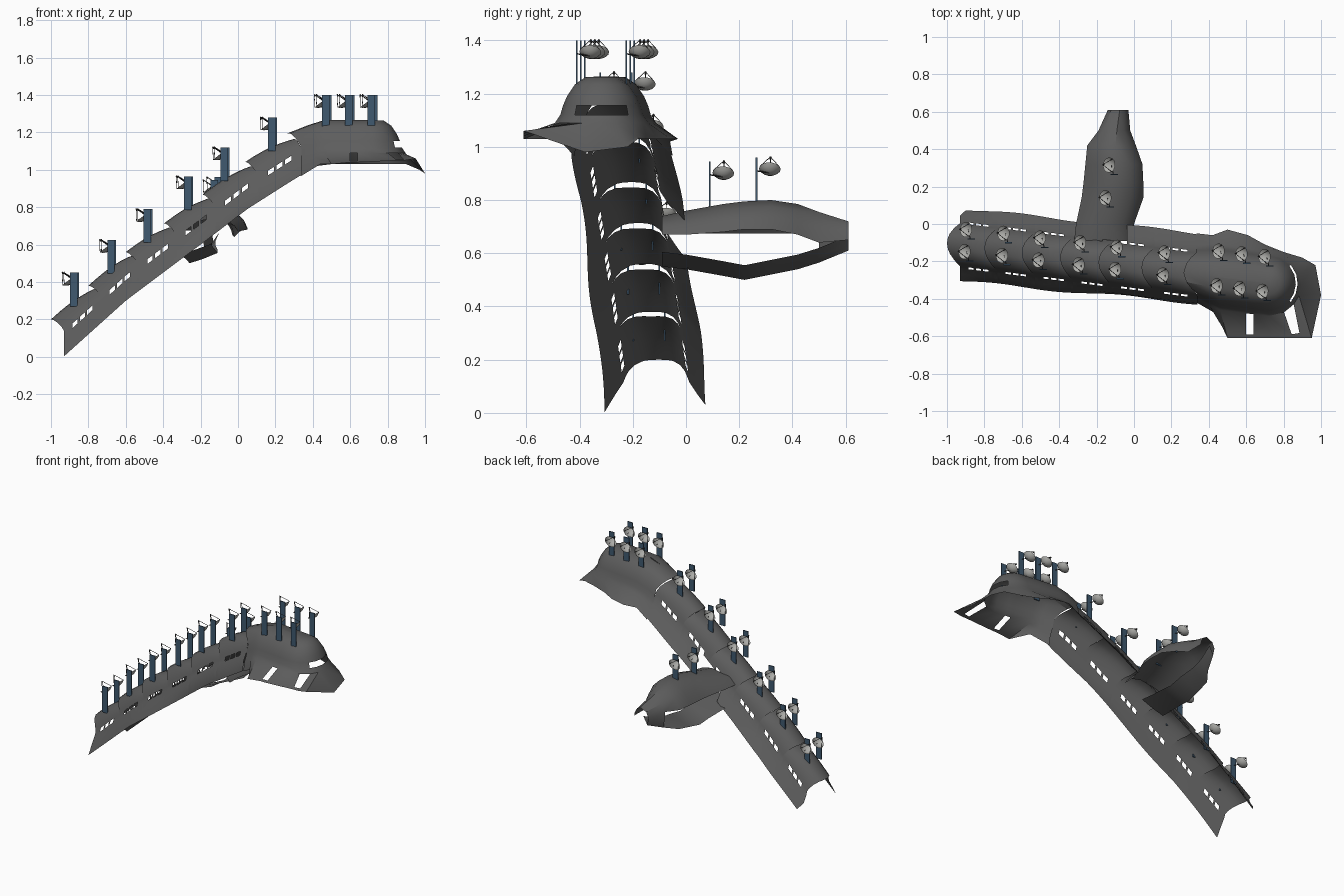
import bpy, bmesh, math
from mathutils import Vector, Matrix

if "Cube" in bpy.data.objects:
    bpy.data.objects.remove(bpy.data.objects["Cube"])


def material(name, col):
    m = bpy.data.materials.new(name)
    m.diffuse_color = (*col, 1)
    m.use_nodes = True
    m.node_tree.nodes["Principled BSDF"].inputs["Base Color"].default_value = m.diffuse_color
    return m


SHELL = material("dark_shell", (0.11, 0.11, 0.11))
BLUE = material("mast_blue", (0.05, 0.10, 0.16))
PALE = material("dish_grey", (0.42, 0.42, 0.40))
DARK = material("strut_dark", (0.05, 0.05, 0.05))


def finish(name, bm, mat, smooth=True):
    bmesh.ops.remove_doubles(bm, verts=bm.verts, dist=0.0004)
    bmesh.ops.recalc_face_normals(bm, faces=bm.faces)
    me = bpy.data.meshes.new(name)
    bm.to_mesh(me)
    bm.free()
    me.materials.append(mat)
    ob = bpy.data.objects.new(name, me)
    bpy.context.collection.objects.link(ob)
    if smooth:
        bpy.ops.object.select_all(action='DESELECT')
        ob.select_set(True)
        bpy.context.view_layer.objects.active = ob
        bpy.ops.object.shade_smooth_by_angle(angle=math.radians(35))
    return ob


def add_grid(bm, rows, skip=lambda i, j: False):
    vs = [[bm.verts.new(p) for p in r] for r in rows]
    for i in range(len(vs) - 1):
        for j in range(len(vs[0]) - 1):
            if not skip(i, j):
                bm.faces.new((vs[i][j], vs[i][j + 1], vs[i + 1][j + 1], vs[i + 1][j]))


def interp(table, x):
    for (a, za), (b, zb) in zip(table, table[1:]):
        if x <= b:
            break
    return za + (zb - za) * (x - a) / (b - a)


# Roof ridge height and centreline along x
RIDGE = [(-1, .17), (-.8, .35), (-.6, .53), (-.4, .68), (-.2, .83), (.05, 1.02), (.27, 1.16), (.4, 1.24)]


def centre(x):
    return -.13 - .125 * (x + .78)


# Stepped vault: six overlapping bays, each with raised lip and side windows
HALF = [(0, 0), (.03, -.003), (.055, -.012), (.085, -.038), (.105, -.07), (.115, -.095), (.125, -.12), (.155, -.165)]
STEPS = [-1, -.8, -.6, -.395, -.19, .04, .27]
TS = [0, .1, .22, .36, .42, .56, .62, .76, .88, 1]


def bay_point(x0, x1, t, side, k):
    skirt = k == len(HALF)
    d, dz = HALF[-1] if skirt else HALF[k]
    q = min(1, (d / .115) ** 2)
    w = 1 - q
    x = x0 + t * (x1 - x0 + .03 * w) + .07 * q
    if skirt:
        f = (x + .93) / 1.25
        d = .195 + f * (.025 if side > 0 else -.04) + .008 * math.sin(9 * x + side)
        dz = -.23
        x += .03 * max(0, 1 - 3 * f) * (side > 0)
    lift = w * (.03 * (1 - t) - .014 * t + .014 * math.sin(math.pi * t))
    return (x, centre(x) + side * d, interp(RIDGE, x) + dz + lift)


N = len(HALF)
for n, (x0, x1) in enumerate(zip(STEPS, STEPS[1:])):
    bm = bmesh.new()
    for side in (-1, 1):
        rows = [[bay_point(x0, x1, t, side, k) for k in range(N + 1)] for t in TS]

        def skip(i, j):
            if j == 5 and i in (2, 4, 6):          # windows
                return True
            return side > 0 and j >= 6 and -.25 < rows[i][7][0] < -.05   # opening to side wing
        add_grid(bm, rows, skip)
    finish(f"vault_bay_{n + 1}", bm, SHELL)

# Rounded head with end slit and flared canopy: anchor x, angle, outer edge point
STATIONS = [
    (.265, -90, .335, -.42, .965), (.38, -90, .44, -.48, 1.03), (.46, -90, .50, -.61, 1.03),
    (.60, -90, .60, -.61, 1.04), (.64, -90, .64, -.61, 1.04), (.72, -90, .75, -.61, 1.045),
    (.72, -62, .85, -.61, 1.05), (.72, -40, .89, -.61, 1.05), (.72, -22, .95, -.61, 1.06),
    (.72, -2, 1.0, -.38, .98), (.72, 18, .97, -.22, 1.0), (.72, 40, .90, -.18, 1.03),
    (.72, 65, .80, -.15, 1.03), (.72, 90, .70, -.11, 1.03), (.60, 90, .61, -.06, 1.03),
    (.48, 90, .50, -.03, 1.03), (.38, 90, .42, -.06, 1.02), (.265, 90, .335, -.05, .965)]
DOME = [(0, 1.265), (.06, 1.262), (.10, 1.235), (.13, 1.19), (.145, 1.155), (.155, 1.12), (.175, 1.09)]
rows = []
for ax, ang, ox, oy, oz in STATIONS:
    a = math.radians(ang)
    start = max(0, min(1, (.44 - ax) / .17))
    row = []
    for r, z in DOME:
        q = min(1, (r / .13) ** 2)
        rr = r * (1 - .16 * start)
        x = ax + rr * math.cos(a) + .07 * q * start
        row.append(Vector((x, centre(ax) + rr * math.sin(a), z - (.07 - .01 * q) * start)))
    edge = Vector((ox, oy, oz))
    row += [row[-1].lerp(edge, .85), edge]
    rows.append(row)
bm = bmesh.new()
add_grid(bm, rows, lambda i, j: (j == 4 and 7 <= i <= 10) or (j == 6 and i in (3, 6)))
finish("head_dome_canopy", bm, SHELL)

# Side wing, vault over a sloping shelf: y, left x, right x, crown z, right edge z, shelf low z, shelf right x
WING = [(-.09, -.32, .0, .74, .67, .55, -.14), (.0, -.31, .0, .76, .67, .54, -.14),
        (.14, -.28, .05, .785, .68, .515, -.12), (.22, -.27, .05, .795, .69, .50, -.11),
        (.32, -.26, .045, .80, .69, .52, -.11), (.42, -.25, .01, .785, .67, .54, -.12),
        (.50, -.19, -.02, .755, .64, .565, -.12), (.61, -.14, -.03, .72, .65, .61, -.10)]
rows = []
for y, xl, xr, zc, zr, zb, xs in WING:
    w = xr - xl
    top = min(.675, zc - .06)
    arc = [(xr, zr), (xr - .06 * w, zr + .4 * (zc - zr)), (xr - .2 * w, zr + .78 * (zc - zr)),
           (xr - .42 * w, zc), (xr - .62 * w, zc - .012), (xr - .84 * w, (zc + top) / 2 + .01),
           (xl, top), (xl + .01, zb), ((xl + xs) / 2, zb + .022), (xs, zb + .055)]
    rows.append([(x, y, z) for x, z in arc])
bm = bmesh.new()
add_grid(bm, rows, lambda i, j: j == 6 and i < 6)
finish("side_wing", bm, SHELL)


# Dish antennas on flat masts
def bar(bm, a, b, r):
    a, b = Vector(a), Vector(b)
    d = b - a
    m = Matrix.Translation((a + b) / 2) @ d.to_track_quat('Z', 'Y').to_matrix().to_4x4()
    bmesh.ops.create_cone(bm, cap_ends=True, segments=4, radius1=r, radius2=r, depth=d.length, matrix=m)


def antenna(n, x, y, top):
    # mast: slim plate
    bm = bmesh.new()
    bmesh.ops.create_cube(bm, size=1, matrix=Matrix.Translation((x + .024, y - .05, top - .09))
                          @ Matrix.Diagonal((.040, .006, .18, 1)))
    finish(f"mast_{n}", bm, BLUE, False)
    tilt = Matrix.Translation((x, y, top - .047)) @ Vector((-.6, .04, .8)).to_track_quat('Z', 'Y').to_matrix().to_4x4()
    # bowl
    bm = bmesh.new()
    add_grid(bm, [[tilt @ Vector((r * math.cos(a), r * math.sin(a), z)) for r, z in
                   ((0, -.016), (.018, -.012), (.032, -.004), (.041, .005))]
                  for a in [i * math.tau / 14 for i in range(15)]])
    finish(f"dish_{n}", bm, PALE)
    # feed struts and mounting arm
    bm = bmesh.new()
    focus = tilt @ Vector((0, 0, .062))
    for i in range(3):
        a = i * math.tau / 3 + .5
        bar(bm, tilt @ Vector((.04 * math.cos(a), .04 * math.sin(a), .004)), focus, .0016)
    bar(bm, tilt @ Vector((0, 0, -.014)), (x + .02, y - .05, top - .05), .0025)
    bar(bm, focus, tilt @ Vector((0, 0, .05)), .004)
    finish(f"dish_struts_{n}", bm, DARK, False)


SITES = []
for x, y, top in [(-.895, -.03, .45), (-.695, -.05, .625), (-.5, -.075, .79),
                  (-.285, -.1, .965), (-.09, -.125, 1.12), (.165, -.155, 1.28)]:
    SITES += [(x, y, top), (x - .008, y - .118, top)]
for i in range(3):
    SITES += [(.455 + .123 * i, -.145 - .015 * i, 1.4), (.445 + .122 * i, -.33 - .015 * i, 1.4)]
SITES += [(-.13, .315, .96), (-.15, .14, .945)]
for n, s in enumerate(SITES):
    antenna(n + 1, *s)
